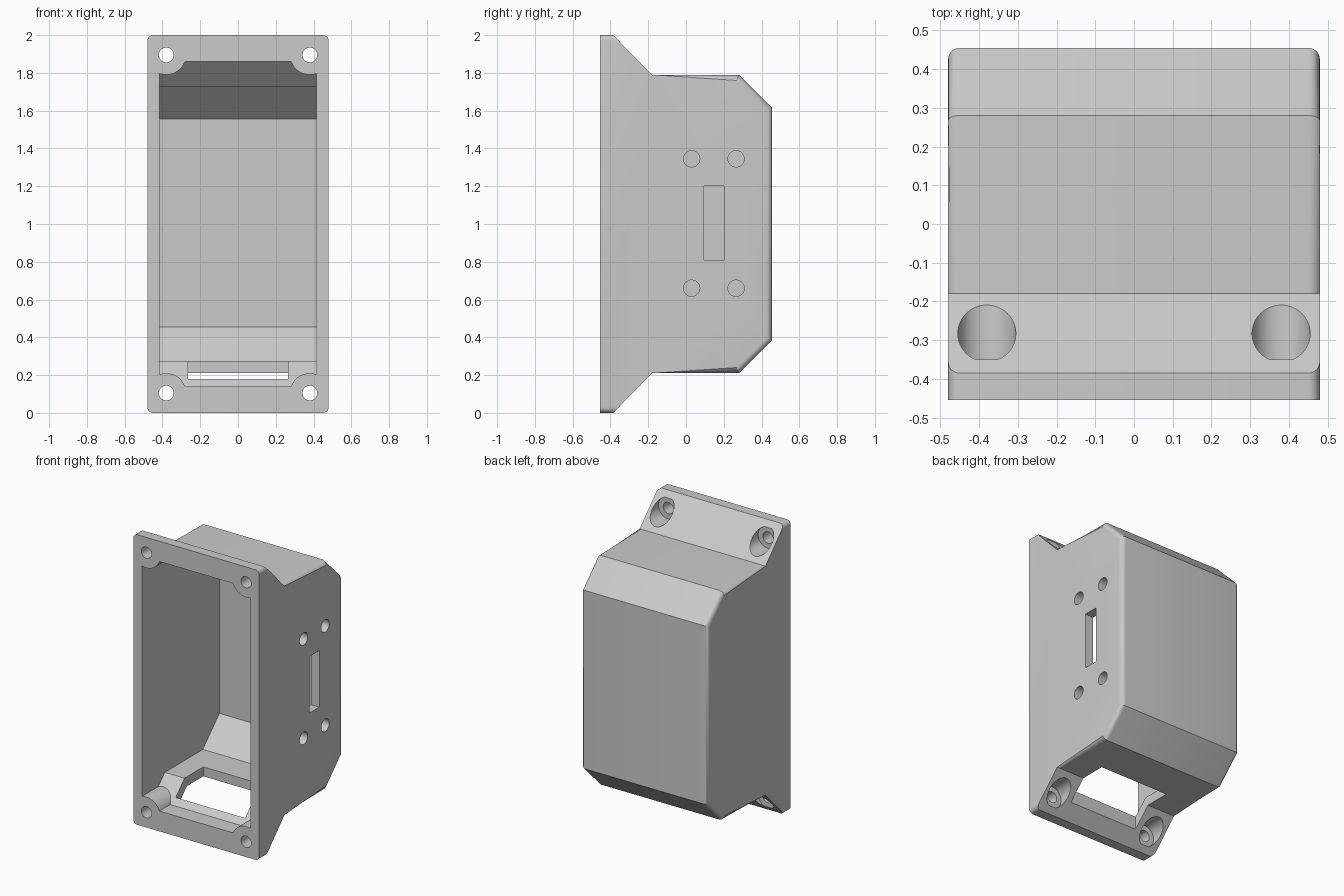
import bpy, bmesh, math
from mathutils import Matrix

cube = bpy.data.objects.get("Cube")
if cube:
    bpy.data.objects.remove(cube)

grey = bpy.data.materials.new("plain_grey")
grey.use_nodes = True
colour = (0.6, 0.6, 0.6, 1)
grey.diffuse_color = colour
grey.node_tree.nodes["Principled BSDF"].inputs["Base Color"].default_value = colour


def to_object(name, bm):
    bmesh.ops.recalc_face_normals(bm, faces=bm.faces[:])
    mesh = bpy.data.meshes.new(name)
    bm.to_mesh(mesh)
    bm.free()
    mesh.materials.append(grey)
    ob = bpy.data.objects.new(name, mesh)
    bpy.context.collection.objects.link(ob)
    return ob


def prism(half_profile, half_width):
    """Extrude a (y, z) profile, mirrored about z = 1, along x."""
    points = half_profile + [(y, 2 - z) for y, z in reversed(half_profile)]
    bm = bmesh.new()
    face = bm.faces.new([bm.verts.new((-half_width, y, z)) for y, z in points])
    moved = bmesh.ops.extrude_face_region(bm, geom=[face])["geom"]
    bmesh.ops.translate(bm, vec=(2 * half_width, 0, 0),
                        verts=[v for v in moved if isinstance(v, bmesh.types.BMVert)])
    return bm


def box(name, low, high):
    bm = bmesh.new()
    bmesh.ops.create_cube(bm, size=1)
    for v in bm.verts:
        v.co = [high[i] if v.co[i] > 0 else low[i] for i in range(3)]
    return to_object(name, bm)


def cylinder(name, radius, start, end, axis):
    """Cylinder between two values on axis x or y; start is a full point."""
    bm = bmesh.new()
    i = "xy".index(axis)
    depth = end - start[i]
    centre = list(start)
    centre[i] += depth / 2
    turn = Matrix.Rotation(math.pi / 2, 4, "Y" if axis == "x" else "X")
    bmesh.ops.create_cone(bm, cap_ends=True, segments=48, radius1=radius, radius2=radius,
                          depth=depth, matrix=Matrix.Translation(centre) @ turn)
    return to_object(name, bm)


def cut(target, cutter):
    mod = target.modifiers.new("cut", "BOOLEAN")
    mod.operation, mod.solver, mod.object = "DIFFERENCE", "EXACT", cutter
    bpy.context.view_layer.objects.active = target
    bpy.ops.object.modifier_apply(modifier=mod.name)
    bpy.data.objects.remove(cutter)


# Outer shell: flanged box with rounded body sides and flange corners
bm = prism([(-0.455, 0), (-0.385, 0), (-0.18, 0.21), (0.28, 0.21), (0.455, 0.385)], 0.48)
rounded = []
for e in bm.edges:
    a, b = (v.co for v in e.verts)
    on_side = abs(a.x - b.x) < 0.01
    body_edge = min(a.y, b.y) > -0.2 and (max(a.y, b.y) > 0)
    flange_corner = max(a.y, b.y) < -0.3 and abs(a.z - b.z) < 0.01
    if on_side and (body_edge or flange_corner):
        rounded.append(e)
bmesh.ops.bevel(bm, geom=rounded, offset=0.03, segments=6, profile=0.5, affect="EDGES")
shell = to_object("enclosure_shell", bm)

# Cavity, leaving round screw bosses in the four corners
cavity = to_object("cavity", prism(
    [(-0.6, 0.14), (-0.338, 0.14), (-0.205, 0.275), (0.255, 0.275), (0.39, 0.455 - 0.045)], 0.415))
for v in cavity.data.vertices:
    # Deeper chamfer at the back wall
    if v.co.y > 0.38:
        v.co.z = 0.455 if v.co.z < 1 else 1.555
    elif v.co.y > 0.2:
        v.co.y = 0.21
corners = [(x, z) for x in (-0.38, 0.38) for z in (0.105, 1.895)]
for x, z in corners:
    cut(cavity, cylinder("boss", 0.105, (x, -0.8, z), -0.1, "y"))
cut(shell, cavity)

# Screw holes with counterbores from the back
for x, z in corners:
    cut(shell, cylinder("screw_hole", 0.039, (x, -0.6, z), -0.3, "y"))
    cut(shell, cylinder("counterbore", 0.075, (x, -0.35, z), -0.1, "y"))

# Opening in the underside
cut(shell, box("cable_opening", (-0.265, -0.3, -0.1), (0.265, 0, 0.3)))

# Slot and mounting holes in the left wall
cut(shell, box("slot", (0.3, 0.095, 0.81), (0.6, 0.2, 1.2)))
for y in (0.03, 0.265):
    for z in (0.66, 1.345):
        cut(shell, cylinder("mount_hole", 0.043, (0.3, y, z), 0.6, "x"))

# Smooth rounded areas, keep other edges sharp
bpy.ops.object.select_all(action="DESELECT")
shell.select_set(True)
bpy.context.view_layer.objects.active = shell
bpy.ops.object.shade_smooth_by_angle(angle=math.radians(30))
